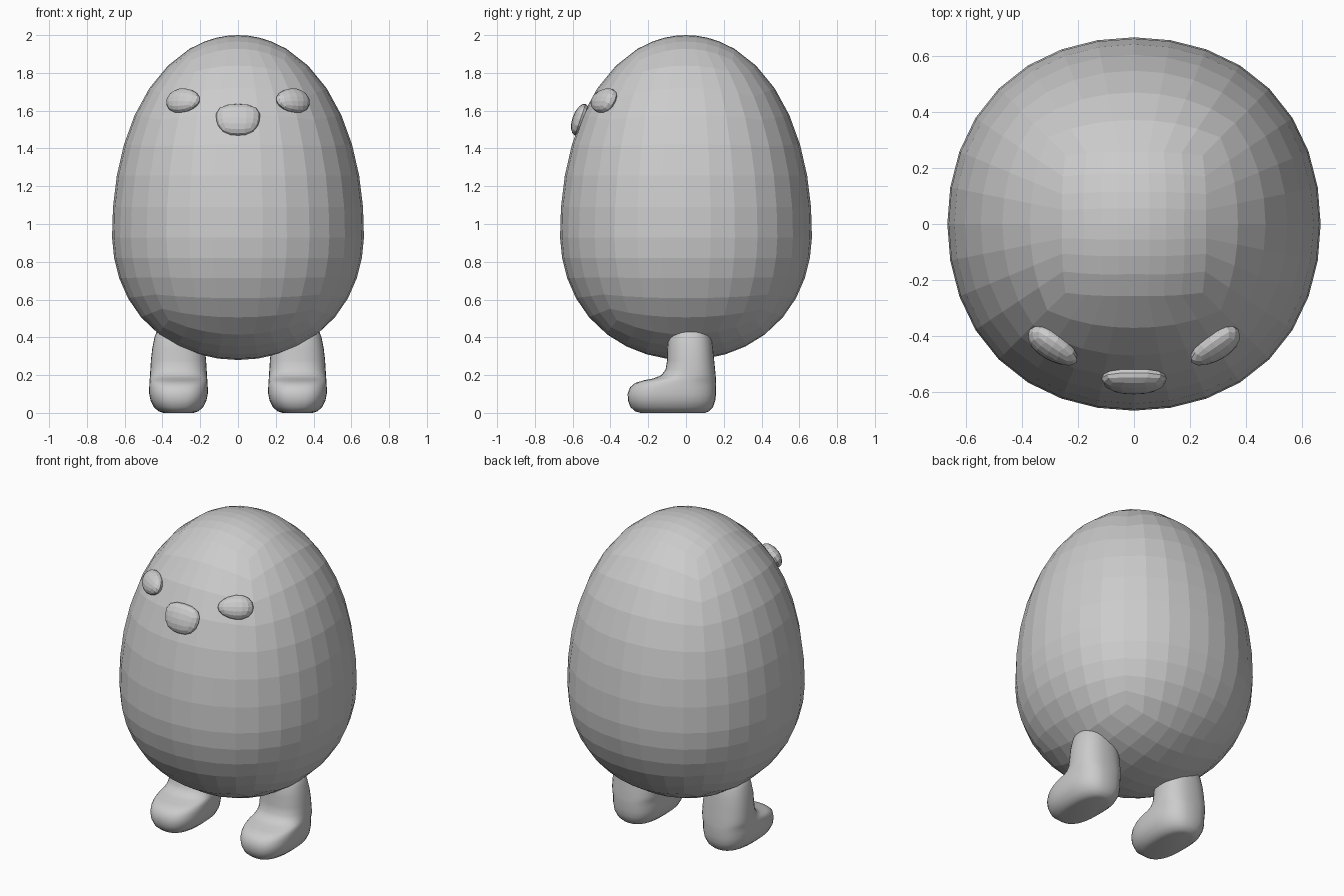
import bpy, bmesh, math
from mathutils import Vector, Matrix

if "Cube" in bpy.data.objects:
    bpy.data.objects.remove(bpy.data.objects["Cube"])

grey = bpy.data.materials.new("plain grey")
grey.diffuse_color = (0.6, 0.6, 0.6, 1)
grey.use_nodes = True
grey.node_tree.nodes["Principled BSDF"].inputs["Base Color"].default_value = grey.diffuse_color


def make(name, bm):
    bmesh.ops.recalc_face_normals(bm, faces=bm.faces)
    me = bpy.data.meshes.new(name)
    bm.to_mesh(me)
    bm.free()
    me.materials.append(grey)
    ob = bpy.data.objects.new(name, me)
    bpy.context.collection.objects.link(ob)
    return ob


def quad_ball(n, rows, bottom=-1.0, top=1.0, level=False):
    """Unit ball from a box with n cells per side; level evens out the rows around the sides."""
    bm = bmesh.new()
    side = [math.tan(math.pi / 4 * (2 * i / n - 1)) for i in range(n + 1)]
    low, high = math.atan(bottom), math.atan(top)
    rise = [math.tan(low + (high - low) * i / rows) for i in range(rows + 1)]

    def patch(grid):
        vs = [[bm.verts.new(p) for p in line] for line in grid]
        for r0, r1 in zip(vs, vs[1:]):
            for k in range(len(r0) - 1):
                bm.faces.new((r0[k], r0[k + 1], r1[k + 1], r1[k]))

    for s in (-1, 1):
        patch([[(x, s, z) for x in side] for z in rise])
        patch([[(s, y, z) for y in side] for z in rise])
    for z in (bottom, top):
        patch([[(x, y, z) for x in side] for y in side])
    bmesh.ops.remove_doubles(bm, verts=bm.verts, dist=1e-4)
    for v in bm.verts:
        x, y, z = v.co
        r = math.hypot(x, y)
        if level and max(abs(x), abs(y)) > 0.999:
            w = abs(math.atan(z) / (high if z > 0 else low)) ** 3
            lat = (1 - w) * math.atan(0.88 * z) + w * math.atan(z / r)
            v.co = (x / r * math.cos(lat), y / r * math.cos(lat), math.sin(lat))
        v.co.normalize()
    return bm


# Egg-shaped body: tall upper half, shorter lower half, slightly squarish in plan
bm = quad_ball(8, 12, -1.25, 2.4, True)
for v in bm.verts:
    x, y, z = v.co
    p = 2.05 + 0.2 * abs(z)
    bulge = (0.025 + 0.015 * max(0, -z)) * math.sin(2 * math.atan2(y, x)) ** 2
    r = 0.667 * (1 + bulge)
    z = math.copysign(abs(z) ** (2 / p), z)
    v.co = (r * x, r * y, 0.95 + z * (1.05 if z > 0 else 0.67))
make("body", bm)

# Eyes: flattened drops lying along the body surface
for side, label in ((-1, "left"), (1, "right")):
    bm = quad_ball(4, 4)
    out = Vector((side * 0.54, -0.78, 0.52)).normalized()
    along = Vector((0, 0, 1)).cross(out).normalized()
    up = out.cross(along)
    centre = Vector((side * 0.289, -0.436, 1.653))
    for v in bm.verts:
        a, d, u = v.co
        fat = 1 + 0.15 * a * side
        v.co = centre + along * a * 0.103 + out * d * fat * 0.046 + up * u * fat * 0.07
    make(label + "_eye", bm)

# Beak: blunt shield, squarish at the top and narrower at the bottom
bm = quad_ball(4, 4)
for v in bm.verts:
    x, y, z = v.co
    r = math.hypot(x, z)
    if r > 1e-4:
        k = r / (abs(x) ** 2.5 + abs(z) ** 2.5) ** (1 / 2.5)
        x, z = x * k, z * k
    w = 0.115 * (1 + 0.12 * z)
    v.co = (w * x, 0.042 * y, 0.088 * z)
bm.transform(Matrix.Translation((0, -0.56, 1.552)) @ Matrix.Rotation(-0.33, 4, 'X'))
make("beak", bm)

# Legs: stacked rings (height, front, back, half width, squareness)
rings = [(0.0, -0.24, 0.10, 0.08, 2.5), (0.008, -0.268, 0.122, 0.105, 2.5),
         (0.03, -0.294, 0.143, 0.13, 2.6), (0.065, -0.307, 0.155, 0.148, 2.7),
         (0.10, -0.309, 0.159, 0.155, 2.7), (0.135, -0.297, 0.160, 0.155, 2.7),
         (0.158, -0.27, 0.160, 0.154, 2.7), (0.172, -0.225, 0.159, 0.153, 2.7),
         (0.183, -0.17, 0.158, 0.152, 2.6), (0.20, -0.13, 0.157, 0.151, 2.5),
         (0.23, -0.108, 0.154, 0.149, 2.4), (0.28, -0.10, 0.149, 0.146, 2.4),
         (0.34, -0.099, 0.143, 0.139, 2.4), (0.40, -0.093, 0.135, 0.127, 2.3),
         (0.44, -0.08, 0.12, 0.112, 2.3), (0.47, -0.04, 0.08, 0.08, 2.3)]
SEG = 32
for side, label in ((-1, "left"), (1, "right")):
    bm = bmesh.new()
    loops = []
    for z, front, back, w, e in rings:
        loop = []
        for i in range(SEG):
            c, s = math.cos(2 * math.pi * i / SEG), math.sin(2 * math.pi * i / SEG)
            px = math.copysign(abs(c) ** (2 / e), c) * w
            py = math.copysign(abs(s) ** (2 / e), s) * (back - front) / 2
            loop.append(bm.verts.new((px + side * 0.315, py + (front + back) / 2, z)))
        loops.append(loop)
    for a, b in zip(loops, loops[1:]):
        for i in range(SEG):
            j = (i + 1) % SEG
            bm.faces.new((a[i], a[j], b[j], b[i]))
    bm.faces.new(loops[0])
    bm.faces.new(loops[-1])
    leg = make(label + "_leg", bm)
    leg.data.shade_smooth()
